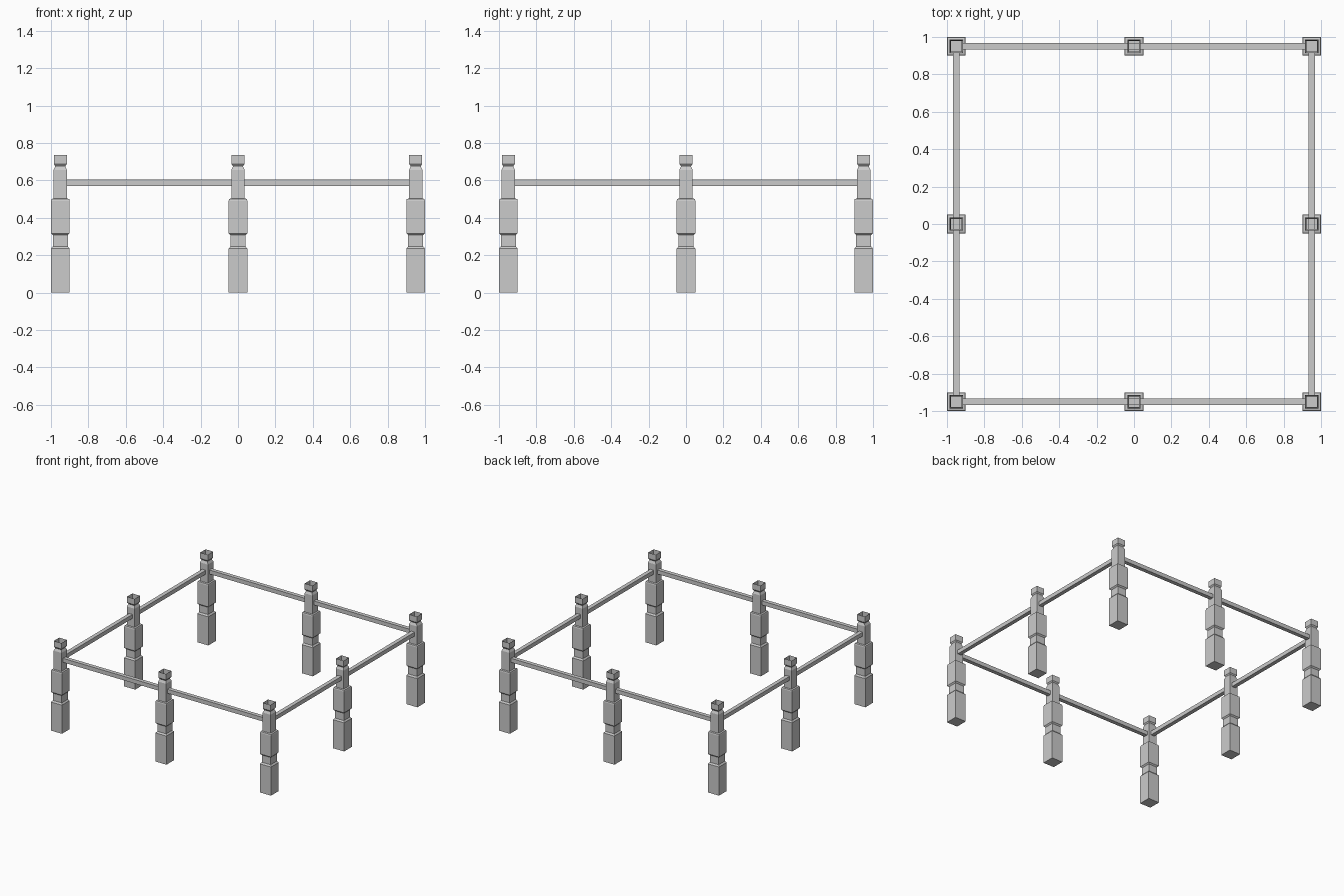
import bpy, bmesh

if "Cube" in bpy.data.objects:
    bpy.data.objects.remove(bpy.data.objects["Cube"])

# half width, height of the square turned post (left open at the top)
PROFILE = [(0.05, 0.0), (0.05, 0.235), (0.04, 0.247), (0.04, 0.307), (0.05, 0.317),
           (0.05, 0.49), (0.0475, 0.5), (0.036, 0.503), (0.036, 0.655), (0.028, 0.672),
           (0.028, 0.677), (0.035, 0.687), (0.035, 0.735)]
EDGE = 0.95


def finish(name, bm, location):
    mesh = bpy.data.meshes.new(name)
    bmesh.ops.recalc_face_normals(bm, faces=bm.faces)
    bm.to_mesh(mesh)
    bm.free()
    obj = bpy.data.objects.new(name, mesh)
    obj.location = location
    bpy.context.collection.objects.link(obj)


def post(name, x, y):
    bm = bmesh.new()
    rings = [[bm.verts.new((sx * r, sy * r, z)) for sx, sy in ((-1, -1), (1, -1), (1, 1), (-1, 1))]
             for r, z in PROFILE]
    bm.faces.new(rings[0][::-1])
    for a, b in zip(rings, rings[1:]):
        for i in range(4):
            j = (i + 1) % 4
            bm.faces.new((a[i], a[j], b[j], b[i]))
    finish(name, bm, (x, y, 0))


def rail(name, x, y, size):
    bm = bmesh.new()
    bmesh.ops.create_cube(bm, size=1)
    bmesh.ops.scale(bm, vec=size, verts=bm.verts)
    finish(name, bm, (x, y, 0.587))


# eight posts around the square
for ix in (-1, 0, 1):
    for iy in (-1, 0, 1):
        if ix or iy:
            post("fence_post", ix * EDGE, iy * EDGE)

# four square rails
for s, fb, lr in ((-1, "front", "left"), (1, "back", "right")):
    rail(fb + "_rail", 0, s * EDGE, (1.83, 0.033, 0.033))
    rail(lr + "_rail", s * EDGE, 0, (0.033, 1.83, 0.033))
